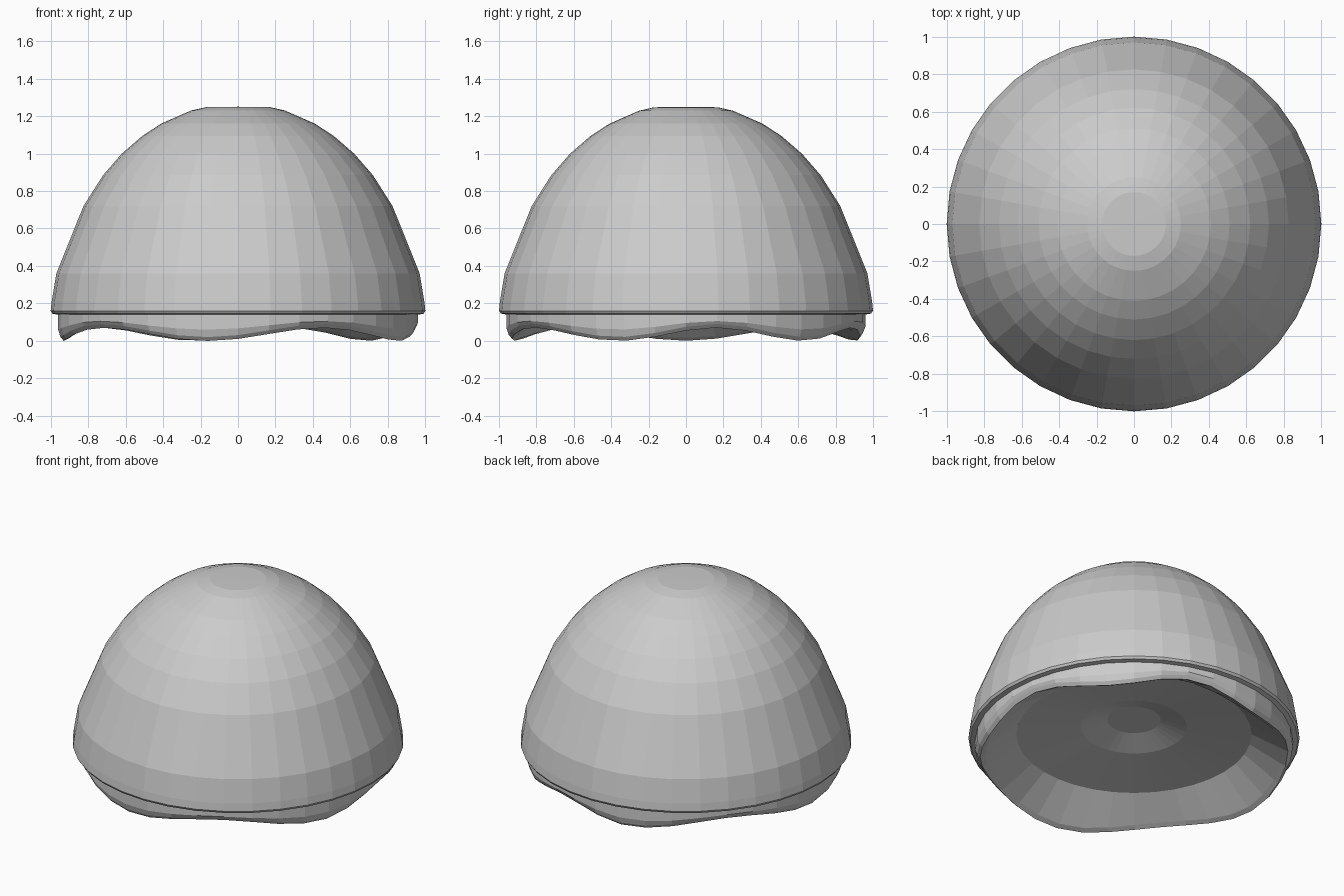
import bpy, bmesh, math

if "Cube" in bpy.data.objects:
    bpy.data.objects.remove(bpy.data.objects["Cube"])

SEG = 36
LOWS = [42, 103, 180, 260, 338, 402]  # angles of the low points of the wavy rim


def wave(deg):
    """0 at the low points of the rim, 1 midway between them."""
    if deg < LOWS[0]:
        deg += 360
    for a, b in zip(LOWS, LOWS[1:]):
        if a <= deg <= b:
            return 0.5 - 0.5 * math.cos(2 * math.pi * (deg - a) / (b - a))
    return 0


def lathe(name, profile, close_start=None, close_end=None):
    """Spin (radius, z, wave_amount) points into a flat-shaded surface."""
    bm = bmesh.new()
    rings = []
    for r, z, k in profile:
        ring = []
        for i in range(SEG):
            t = 2 * math.pi * i / SEG
            h = z + k * wave(360 * i / SEG)
            ring.append(bm.verts.new((r * math.cos(t), r * math.sin(t), h)))
        rings.append(ring)
    for a, b in zip(rings, rings[1:]):
        for i in range(SEG):
            j = (i + 1) % SEG
            bm.faces.new((a[i], a[j], b[j], b[i]))
    for ring, z in ((rings[0], close_start), (rings[-1], close_end)):
        if z is not None:
            c = bm.verts.new((0, 0, z))
            for i in range(SEG):
                bm.faces.new((ring[i], ring[(i + 1) % SEG], c))
    bmesh.ops.recalc_face_normals(bm, faces=bm.faces)
    me = bpy.data.meshes.new(name)
    bm.to_mesh(me)
    bm.free()
    ob = bpy.data.objects.new(name, me)
    bpy.context.collection.objects.link(ob)
    return ob


# Rounded cap, wavy skirt below its lip, and the hollow underside with its dimple
lathe("domed_cap", [
    # underside dimple and sloping ceiling
    (0.16, 0.29, 0), (0.32, 0.24, 0), (0.71, 0.19, 0),
    # inner wall and wavy rim
    (0.90, 0.015, 0.07), (0.93, 0.0, 0.07), (0.948, 0.02, 0.07),
    (0.96, 0.06, 0.045), (0.96, 0.14, 0),
    # overhanging lip
    (0.99, 0.145, 0), (1.0, 0.16, 0), (0.995, 0.21, 0),
    # dome
    (0.97, 0.36, 0), (0.825, 0.72, 0), (0.72, 0.885, 0), (0.62, 1.0, 0),
    (0.51, 1.095, 0), (0.41, 1.16, 0), (0.25, 1.23, 0), (0.17, 1.248, 0),
], close_start=0.29, close_end=1.25)
